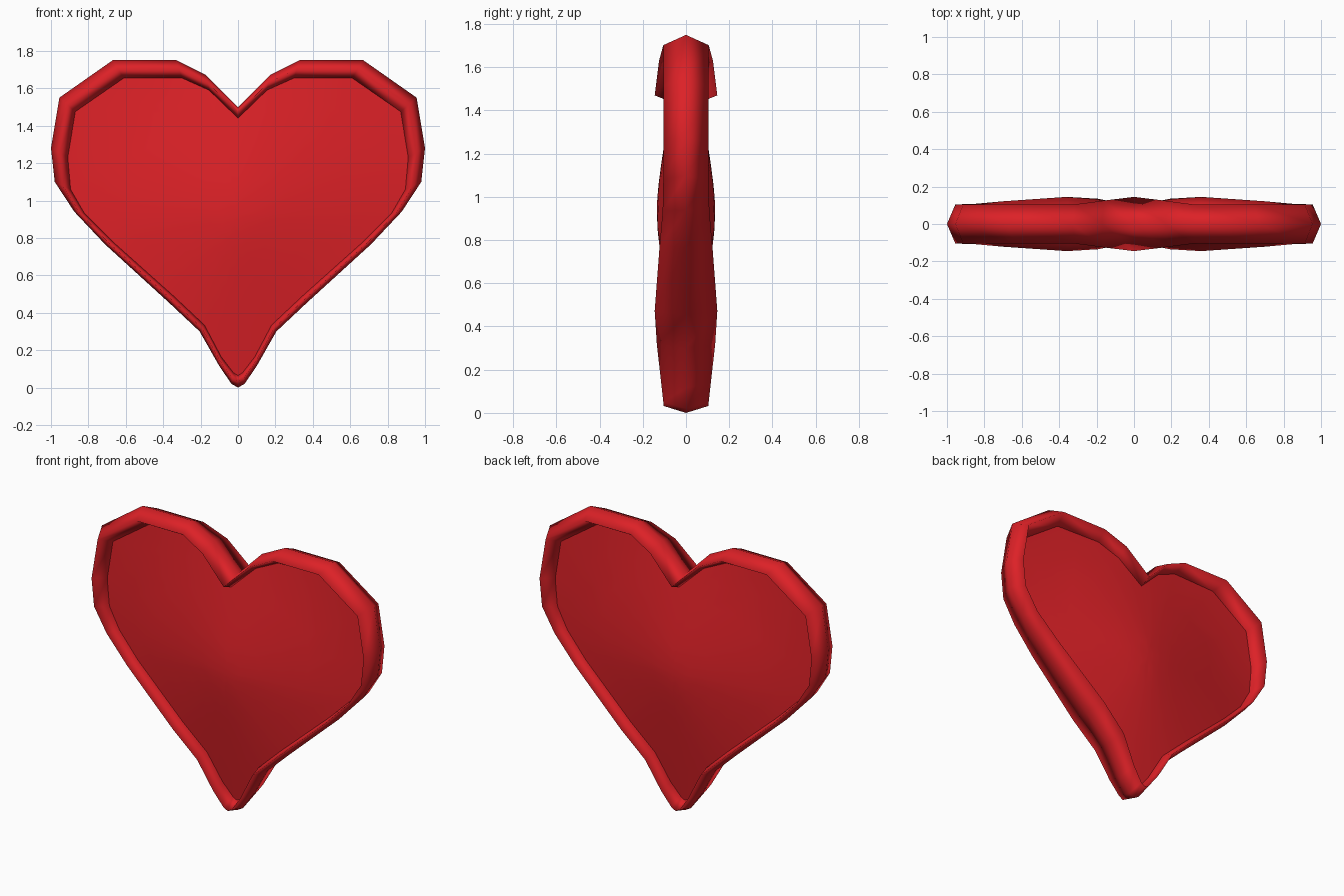
import bpy, bmesh
from math import sqrt, hypot

if "Cube" in bpy.data.objects:
    bpy.data.objects.remove(bpy.data.objects["Cube"])

# Right half, notch to tip: outer x, z, inner x, z, half thickness
HALF = [
    (0.00, 1.50, 0.00, 1.44, 0.145),
    (0.17, 1.67, 0.155, 1.59, 0.125),
    (0.33, 1.75, 0.30, 1.655, 0.105),
    (0.67, 1.75, 0.61, 1.655, 0.105),
    (0.955, 1.55, 0.87, 1.475, 0.105),
    (1.00, 1.28, 0.91, 1.23, 0.105),
    (0.98, 1.10, 0.895, 1.06, 0.105),
    (0.875, 0.94, 0.82, 0.93, 0.108),
    (0.71, 0.765, 0.675, 0.785, 0.122),
    (0.37, 0.455, 0.345, 0.49, 0.145),
    (0.205, 0.30, 0.18, 0.335, 0.135),
    (0.10, 0.115, 0.09, 0.165, 0.115),
    (0.035, 0.02, 0.025, 0.08, 0.105),
    (0.00, 0.00, 0.00, 0.065, 0.105),
]
OUTLINE = HALF + [(-a, b, -c, d, e) for a, b, c, d, e in HALF[-2:0:-1]]
N = len(OUTLINE)
CENTER_Z = 0.93

red = bpy.data.materials.new("red")
red.diffuse_color = (0.72, 0.015, 0.02, 1)
red.use_nodes = True
red.node_tree.nodes["Principled BSDF"].inputs["Base Color"].default_value = red.diffuse_color


def dome(x, z):
    """Panel height: a soft-tipped cone falling off from the centre."""
    r = hypot(x, z - CENTER_Z)
    return max(0.012, 0.16 - sqrt(0.025 ** 2 + (0.17 * r) ** 2))


def finish(name, bm):
    for f in bm.faces:
        f.smooth = True
    mesh = bpy.data.meshes.new(name)
    bm.to_mesh(mesh)
    bm.free()
    mesh.materials.append(red)
    bpy.context.collection.objects.link(bpy.data.objects.new(name, mesh))


def bridge(bm, a, b):
    for i in range(len(a)):
        j = (i + 1) % len(a)
        bm.faces.new((a[i], a[j], b[j], b[i]))


# Rim: faceted tube following the heart outline
bm = bmesh.new()
sections = []
for ox, oz, ix, iz, h in OUTLINE:
    mx, mz = (ox + ix) / 2, (oz + iz) / 2
    e = dome(ix, iz)
    pts = [(ox, 0, oz), (mx, -h, mz), (ix, -e, iz), (ix, e, iz), (mx, h, mz)]
    sections.append([bm.verts.new(p) for p in pts])
for i in range(N):
    bridge(bm, sections[i], sections[(i + 1) % N])
bmesh.ops.recalc_face_normals(bm, faces=bm.faces)
finish("heart_rim", bm)

# Domed panels, front and back
for name, side in (("front_panel", -1), ("back_panel", 1)):
    bm = bmesh.new()
    rings = []
    for t in (1.0, 0.8, 0.6, 0.4, 0.25, 0.12):
        ring = []
        for _, _, ix, iz, _ in OUTLINE:
            x, z = ix * t, CENTER_Z + (iz - CENTER_Z) * t
            ring.append(bm.verts.new((x, side * dome(x, z), z)))
        rings.append(ring)
    for a, b in zip(rings, rings[1:]):
        bridge(bm, a, b)
    apex = bm.verts.new((0, side * dome(0, CENTER_Z), CENTER_Z))
    for i in range(N):
        bm.faces.new((rings[-1][i], rings[-1][(i + 1) % N], apex))
    bmesh.ops.recalc_face_normals(bm, faces=bm.faces)
    # Open shells: make sure the faces point outward
    if sum(f.normal.y for f in bm.faces) * side < 0:
        bmesh.ops.reverse_faces(bm, faces=bm.faces)
    finish(name, bm)
